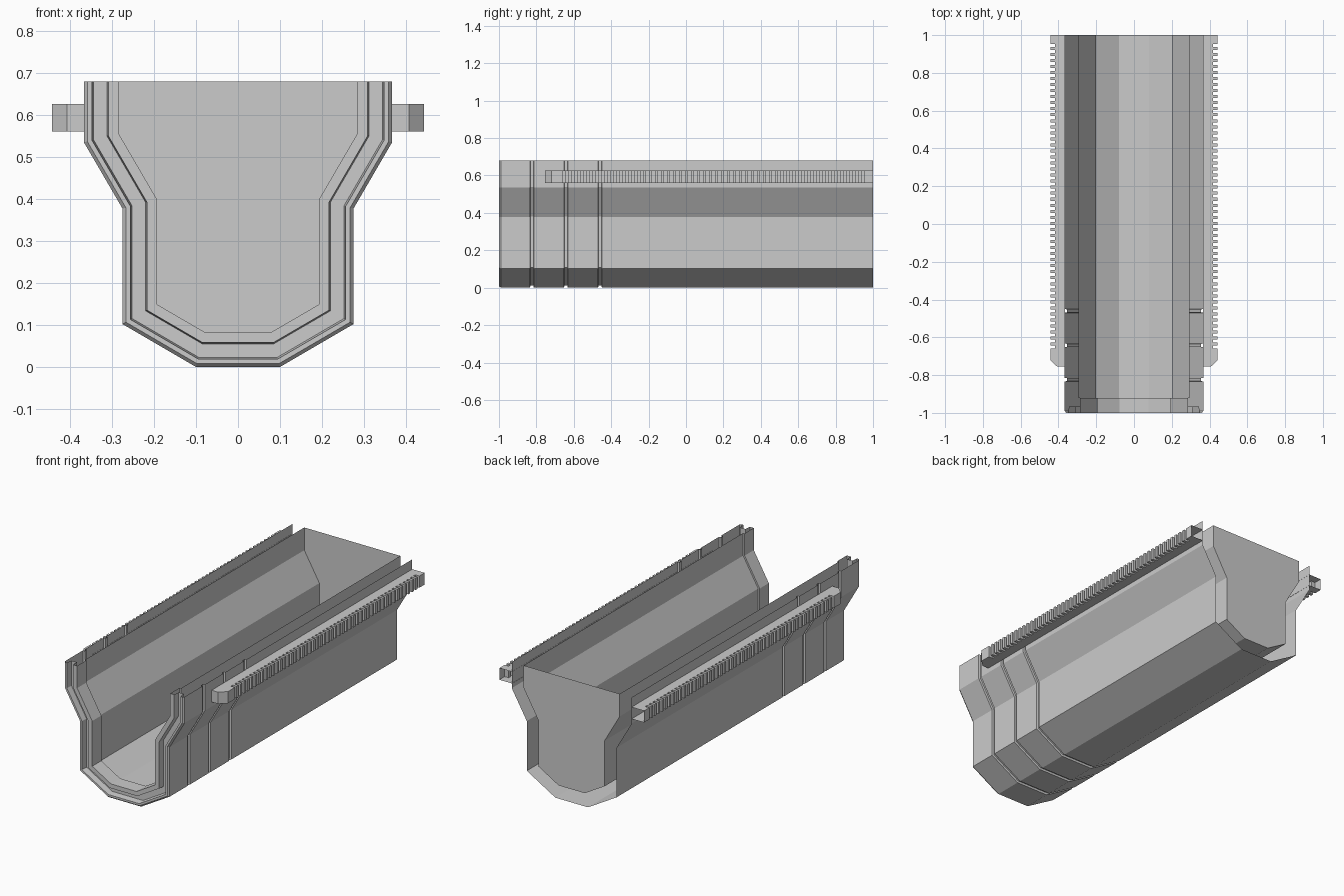
import bpy
import bmesh
from mathutils import Vector

cube = bpy.data.objects.get("Cube")
if cube:
    bpy.data.objects.remove(cube)

GREY = (0.6, 0.6, 0.6, 1.0)
mat = bpy.data.materials.new("plain grey")
mat.use_nodes = True
mat.diffuse_color = GREY
mat.node_tree.nodes["Principled BSDF"].inputs["Base Color"].default_value = GREY

# Right half of the outer cross-section (x, z), from bottom to rim
HALF = [(0.10, 0), (0.275, 0.102), (0.275, 0.377), (0.367, 0.535), (0.367, 0.68)]
OUTLINE = [Vector((-x, z)) for x, z in reversed(HALF)] + [Vector(p) for p in HALF]


def inset(d):
    """Move the open cross-section inward by d with mitred corners."""
    dirs = [(b - a).normalized() for a, b in zip(OUTLINE, OUTLINE[1:])]
    norms = [Vector((-t.y, t.x)) for t in dirs]
    pairs = zip([norms[0]] + norms, norms + [norms[-1]])
    return [p + (m + n) * d / (1 + m.dot(n)) for p, (m, n) in zip(OUTLINE, pairs)]


def make_object(name, bm):
    mesh = bpy.data.meshes.new(name)
    bm.to_mesh(mesh)
    bm.free()
    mesh.materials.append(mat)
    obj = bpy.data.objects.new(name, mesh)
    bpy.context.collection.objects.link(obj)
    return obj


# Wall path (inset, y): outer skin with three grooves, front rim, inner skin
path = [(0, 1)]
for y in (-0.46, -0.642, -0.824):
    path += [(0, y + 0.01), (0.011, y + 0.008), (0.011, y - 0.008), (0, y - 0.01)]
path += [(0, -0.99), (0.008, -1), (0.019, -1), (0.023, -0.965), (0.055, -0.965),
         (0.058, -1), (0.082, -1), (0.082, -0.92), (0.073, -0.92), (0.073, 1)]

bm = bmesh.new()
rows = [[bm.verts.new((p.x, y, p.y)) for p in inset(d)] for d, y in path]
for r, s in zip(rows, rows[1:]):
    for i in range(len(r) - 1):
        bm.faces.new((r[i], r[i + 1], s[i + 1], s[i]))
# Back panel closes the inner skin
bm.faces.new(rows[-1])
bmesh.ops.recalc_face_normals(bm, faces=bm.faces)
make_object("trough", bm)


# Toothed side rails
TIP, ROOT, WALL = 0.443, 0.418, 0.366
TEETH, START, END = 51, -0.66, 0.97


def make_rail(name, side):
    pts = [(WALL, -0.755), (0.407, -0.755), (TIP, -0.72)]
    pitch = (END - START) / TEETH
    for k in range(TEETH):
        y = START + k * pitch
        pts += [(TIP, y), (ROOT, y), (ROOT, y + pitch / 2), (TIP, y + pitch / 2)]
    pts += [(TIP, 1), (WALL, 1)]
    bm = bmesh.new()
    low, high = [[bm.verts.new((side * x, y, z)) for x, y in pts] for z in (0.561, 0.626)]
    bm.faces.new(low)
    bm.faces.new(high)
    for i in range(len(pts) - 2):  # rear end stays open
        bm.faces.new((low[i], low[i + 1], high[i + 1], high[i]))
    bmesh.ops.recalc_face_normals(bm, faces=bm.faces)
    make_object(name, bm)


make_rail("left_rail", 1)
make_rail("right_rail", -1)
